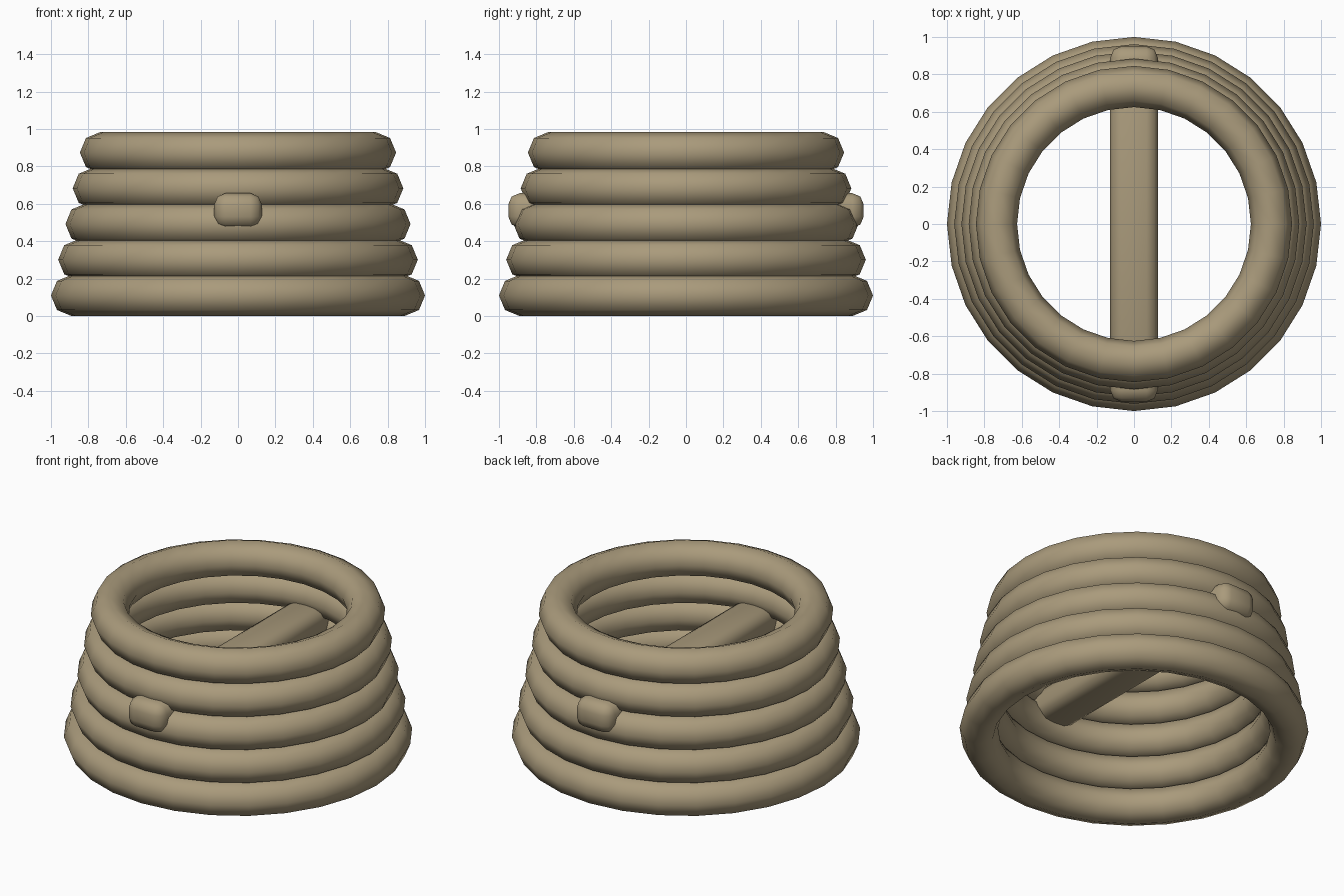
import bpy

if "Cube" in bpy.data.objects:
    bpy.data.objects.remove(bpy.data.objects["Cube"])

tan = bpy.data.materials.new("tan_straw")
tan.diffuse_color = (0.40, 0.325, 0.20, 1.0)
tan.use_nodes = True
tan.node_tree.nodes["Principled BSDF"].inputs["Base Color"].default_value = tan.diffuse_color


def finish(name):
    ob = bpy.context.object
    ob.name = name
    ob.data.materials.append(tan)
    bpy.ops.object.shade_smooth()
    return ob


# Five stacked coils, each a little narrower than the one below
MINOR = 0.11
for i in range(5):
    bpy.ops.mesh.primitive_torus_add(
        major_segments=28, minor_segments=8,
        major_radius=0.89 - 0.0387 * i, minor_radius=MINOR,
        location=(0, 0, MINOR + 0.191 * i))
    finish(f"coil_{i + 1}")

# Rounded cross bar running front to back, poking through the coils
bpy.ops.mesh.primitive_cube_add(size=1, location=(0, 0, 0.564))
bar = bpy.context.object
bar.scale = (0.254, 1.9, 0.185)
bpy.ops.object.transform_apply(location=False, rotation=False, scale=True)
finish("cross_bar")
bevel = bar.modifiers.new("rounding", 'BEVEL')
bevel.width = 0.06
bevel.segments = 2
bevel.limit_method = 'ANGLE'
